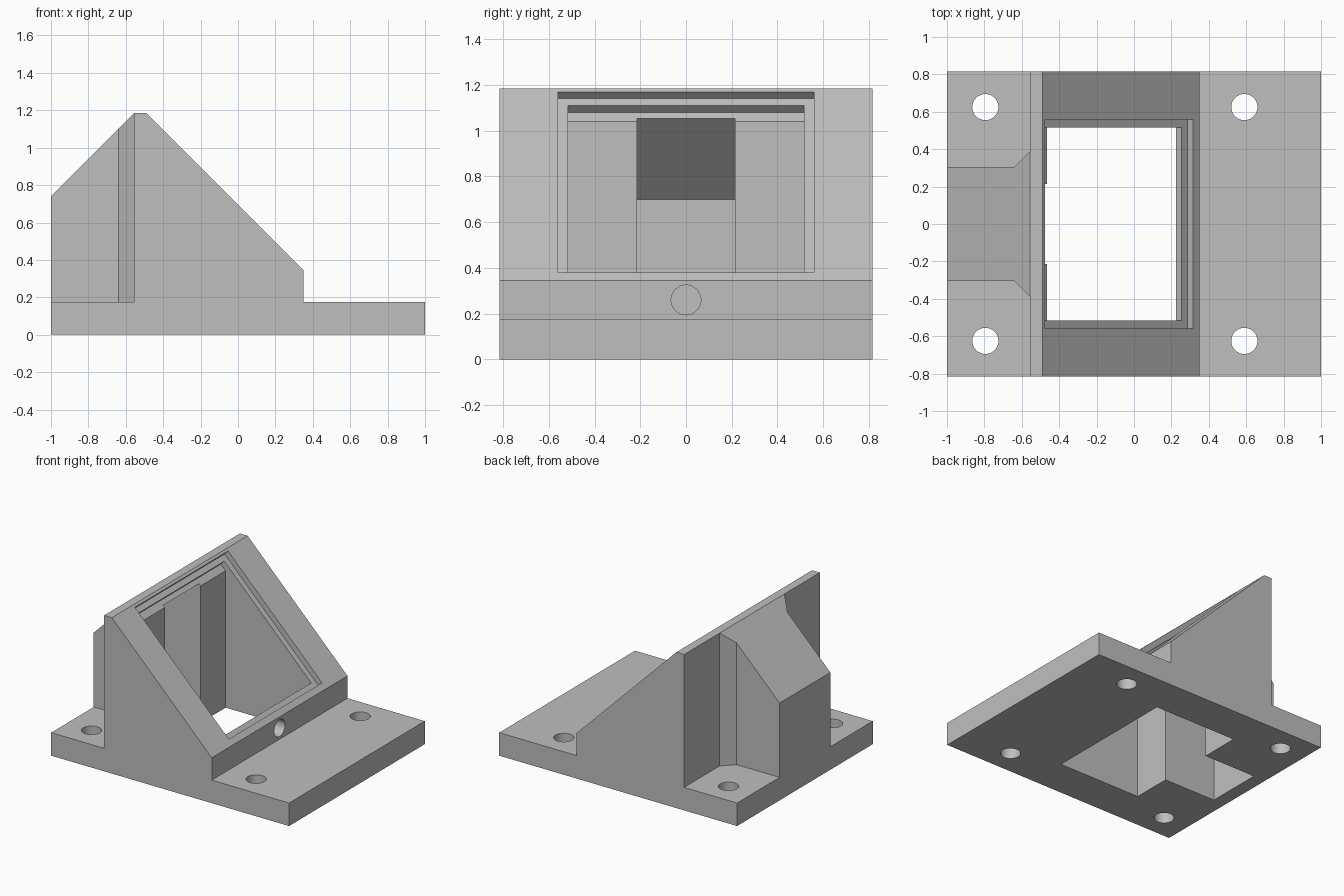
import bpy, bmesh
from mathutils import Vector, Matrix

cube = bpy.data.objects.get("Cube")
if cube:
    bpy.data.objects.remove(cube, do_unlink=True)

# One plain material
grey = bpy.data.materials.new("plain grey")
grey.use_nodes = True
colour = (0.52, 0.52, 0.52, 1)
grey.diffuse_color = colour
grey.node_tree.nodes["Principled BSDF"].inputs["Base Color"].default_value = colour


def make_object(name, bm):
    bmesh.ops.recalc_face_normals(bm, faces=bm.faces)
    mesh = bpy.data.meshes.new(name)
    bm.to_mesh(mesh)
    bm.free()
    mesh.materials.append(grey)
    obj = bpy.data.objects.new(name, mesh)
    bpy.context.collection.objects.link(obj)
    return obj


def prism(points, direction):
    """Close a polygon and extrude it along a direction."""
    bm = bmesh.new()
    face = bm.faces.new([bm.verts.new(p) for p in points])
    new = bmesh.ops.extrude_face_region(bm, geom=[face])["geom"]
    verts = [v for v in new if isinstance(v, bmesh.types.BMVert)]
    bmesh.ops.translate(bm, verts=verts, vec=direction)
    return bm


def side_prism(name, profile, half):
    """Extrude an x-z profile symmetrically across y."""
    return make_object(name, prism([(x, -half, z) for x, z in profile], (0, 2 * half, 0)))


def cylinder(name, radius, depth, centre, axis="Z"):
    turn = Matrix.Rotation(1.5707963, 4, "Y") if axis == "X" else Matrix()
    bm = bmesh.new()
    bmesh.ops.create_cone(bm, cap_ends=True, segments=48, radius1=radius, radius2=radius,
                          depth=depth, matrix=Matrix.Translation(centre) @ turn)
    return make_object(name, bm)


def combine(target, tool, operation):
    """Apply a boolean and discard the tool."""
    mod = target.modifiers.new(tool.name, "BOOLEAN")
    mod.operation, mod.solver, mod.object = operation, "EXACT", tool
    bpy.context.view_layer.update()
    graph = bpy.context.evaluated_depsgraph_get()
    mesh = bpy.data.meshes.new_from_object(target.evaluated_get(graph))
    target.modifiers.clear()
    target.data = mesh
    bpy.data.objects.remove(tool, do_unlink=True)


# Base plate and sloped stand in one profile
stand = side_prism("sloped_stand", [
    (-1, 0), (1, 0), (1, 0.175), (0.35, 0.175), (0.35, 0.345),
    (-0.49, 1.185), (-0.555, 1.185), (-0.555, 0.175), (-1, 0.175)], 0.815)

# Rear housing with flared sides and sloped roof
plan = [(-1, 0.305), (-0.64, 0.305), (-0.555, 0.39), (-0.53, 0.39)]
outline = plan + [(x, -y) for x, y in reversed(plan)]
bm = prism([(x, y, 0.1) for x, y in outline], (0, 0, 1.4))
for normal in ((-1, 0, 1), (1, 0, 1)):
    cut = bmesh.ops.bisect_plane(bm, geom=bm.verts[:] + bm.edges[:] + bm.faces[:],
                                 plane_co=Vector((-0.555, 0, 1.185)),
                                 plane_no=Vector(normal), clear_outer=True)
    edges = [e for e in cut["geom_cut"] if isinstance(e, bmesh.types.BMEdge)]
    bmesh.ops.holes_fill(bm, edges=bm.edges[:], sides=0)
combine(stand, make_object("rear_housing", bm), "UNION")

# Stepped window: shallow outer recess, then the main cavity open below
combine(stand, side_prism("outer_recess", [
    (0.285, 0.35), (0.335, 0.40), (-0.455, 1.19), (-0.505, 1.14)], 0.56), "DIFFERENCE")
combine(stand, side_prism("main_cavity", [
    (0.225, -0.1), (0.225, 0.35), (0.265, 0.39), (-0.465, 1.12),
    (-0.505, 1.08), (-0.465, 1.04), (-0.465, -0.1)], 0.515), "DIFFERENCE")

# Channel inside the rear housing
combine(stand, side_prism("rear_channel", [
    (-0.9, -0.1), (-0.9, 0.70), (-0.5125, 1.0875), (-0.44, 1.015), (-0.44, -0.1)],
    0.215), "DIFFERENCE")

# Cable hole and four mounting holes
combine(stand, cylinder("cable_hole", 0.065, 0.3, (0.3, 0, 0.26), "X"), "DIFFERENCE")
for x in (-0.795, 0.59):
    for y in (-0.625, 0.625):
        combine(stand, cylinder("mounting_hole", 0.07, 0.6, (x, y, 0.1)), "DIFFERENCE")

# Smooth hole walls, crisp edges
bpy.ops.object.select_all(action="DESELECT")
stand.select_set(True)
bpy.context.view_layer.objects.active = stand
bpy.ops.object.shade_smooth_by_angle(angle=0.5)
